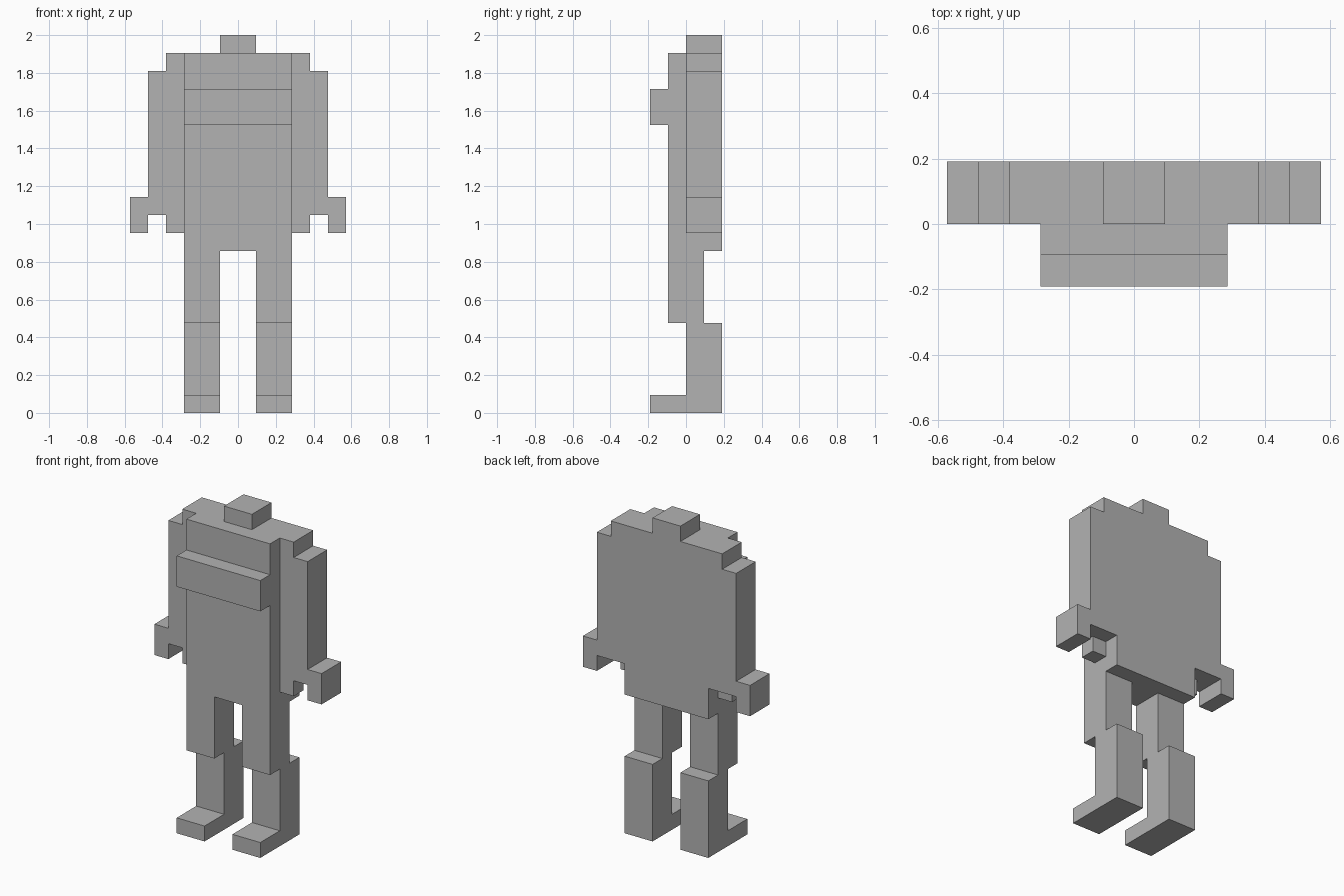
import bpy
import bmesh
from mathutils import Vector

cube = bpy.data.objects.get("Cube")
if cube:
    bpy.data.objects.remove(cube, do_unlink=True)

U = 2 / 21  # edge of one block

grey = bpy.data.materials.new("plain grey")
grey.use_nodes = True
colour = (0.45, 0.45, 0.45, 1)
grey.diffuse_color = colour
grey.node_tree.nodes["Principled BSDF"].inputs["Base Color"].default_value = colour


def prism(name, outline, axis, start, end, mirror=False):
    """Extrude an outline, in block units, along x (outline is y, z) or y (outline is x, z)."""
    bm = bmesh.new()
    corners = []
    for a, z in outline:
        point = (start, a, z) if axis == "x" else (a, start, z)
        corners.append(bm.verts.new(Vector(point) * U))
    face = bm.faces.new(corners)
    swept = bmesh.ops.extrude_face_region(bm, geom=[face])["geom"]
    depth = (end - start) * U
    shift = Vector((depth, 0, 0)) if axis == "x" else Vector((0, depth, 0))
    bmesh.ops.translate(bm, vec=shift,
                        verts=[v for v in swept if isinstance(v, bmesh.types.BMVert)])
    bmesh.ops.recalc_face_normals(bm, faces=bm.faces)
    mesh = bpy.data.meshes.new(name)
    bm.to_mesh(mesh)
    bm.free()
    mesh.materials.append(grey)
    obj = bpy.data.objects.new(name, mesh)
    bpy.context.collection.objects.link(obj)
    if mirror:
        obj.modifiers.new("Mirror", "MIRROR").use_axis[0] = True
    return obj


def rect(a0, z0, a1, z1):
    return [(a0, z0), (a1, z0), (a1, z1), (a0, z1)]


# Torso with the raised chest band
prism("torso", [(-1, 9), (2, 9), (2, 20), (-1, 20),
                (-1, 18), (-2, 18), (-2, 16), (-1, 16)], "x", -3, 3)

# Small head on top
prism("head", rect(-1, 20, 1, 21), "y", 0, 2)

# Stepped shoulders and arms with the outer hand block
prism("arms", [(3, 11), (5, 11), (5, 10), (6, 10), (6, 12), (5, 12),
               (5, 19), (4, 19), (4, 20), (3, 20)], "y", 0, 2, mirror=True)

# Thumbs on the inner front of each hand
prism("thumbs", rect(3, 10, 4, 11), "y", 0, 1, mirror=True)

# Legs: thigh set forward, shin set back, foot pointing forward
prism("legs", [(-2, 0), (2, 0), (2, 5), (1, 5), (1, 9), (-1, 9),
               (-1, 5), (0, 5), (0, 1), (-2, 1)], "x", 1, 3, mirror=True)
